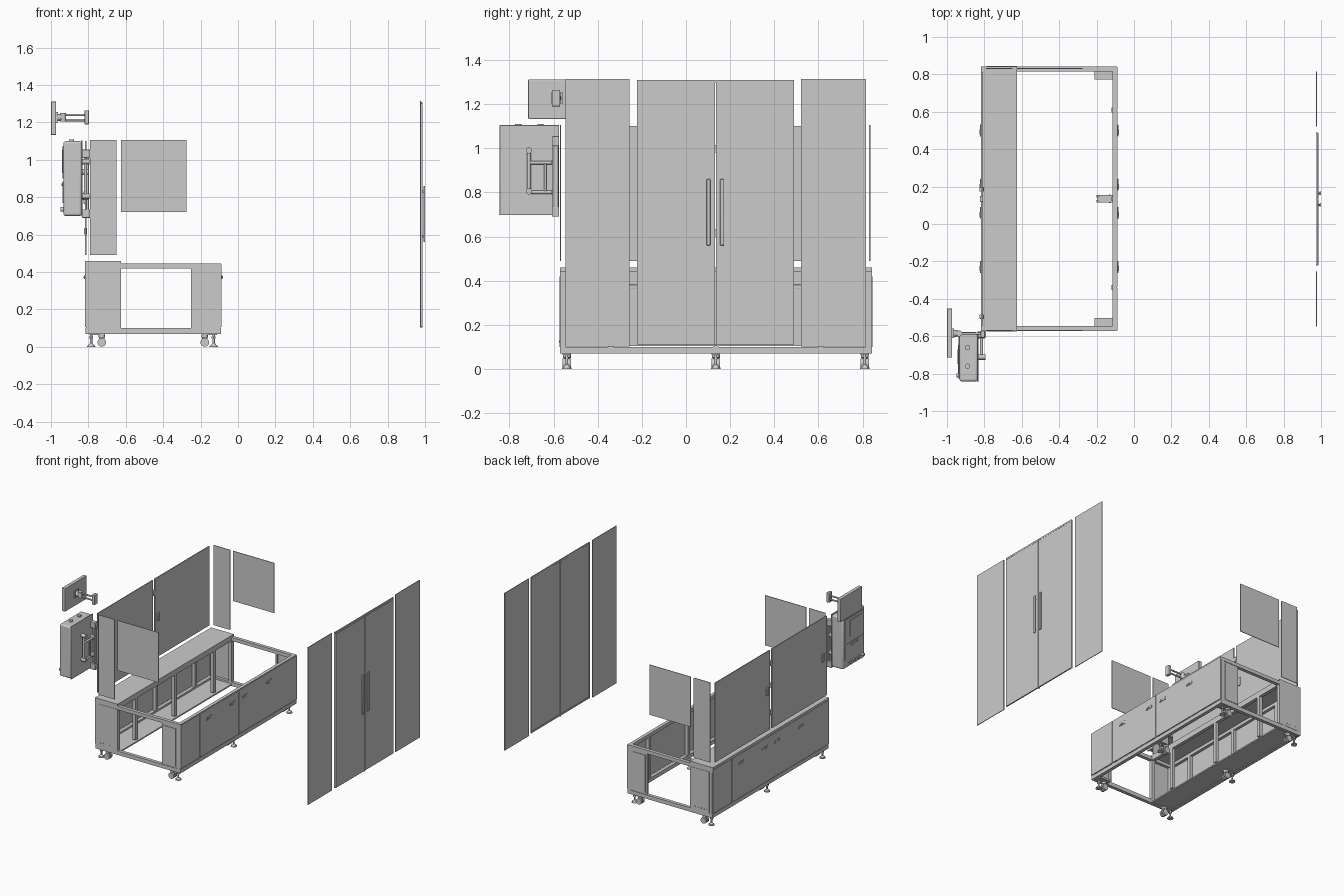
import bpy, math
from mathutils import Vector


def box(name, x0, x1, y0, y1, z0, z1, bevel=0.0):
    bpy.ops.mesh.primitive_cube_add(size=1, location=((x0+x1)/2, (y0+y1)/2, (z0+z1)/2))
    o = bpy.context.object
    o.name = name
    o.scale = (x1-x0, y1-y0, z1-z0)
    bpy.ops.object.transform_apply(location=False, rotation=False, scale=True)
    if bevel:
        m = o.modifiers.new("round", 'BEVEL')
        m.width, m.segments = bevel, 3
        bpy.ops.object.shade_smooth_by_angle()
    return o


def rod(name, a, b, r, r2=None, sides=20):
    a, b = Vector(a), Vector(b)
    d = b - a
    bpy.ops.mesh.primitive_cone_add(vertices=sides, radius1=r, radius2=r if r2 is None else r2,
                                    depth=d.length, location=(a+b)/2)
    o = bpy.context.object
    o.name = name
    o.rotation_euler = d.to_track_quat('Z', 'Y').to_euler()
    bpy.ops.object.shade_smooth_by_angle()
    return o


X0, X1, Y0, Y1 = -0.815, -0.09, -0.572, 0.842   # base outline
XI = -0.625                                      # inner edge of rear cabinet
YM = (Y0+Y1)/2
T = 0.026
splits = [Y0+T/2, YM-0.475, YM, YM+0.475, Y1-T/2]

# base frame: bottom and top rails
for z0, z1, n in ((0.07, 0.1, "bottom"), (0.418, 0.445, "top")):
    box(n+"_rear_rail", X0, X0+T, Y0, Y1, z0, z1)
    box(n+"_front_rail", X1-T, X1, Y0, Y1, z0, z1)
    for y in (Y0, Y1-T):
        box(n+"_end_rail", X0+T, X1-T, y, y+T, z0, z1)
box("cabinet_top", X0-0.003, XI, Y0, Y1, 0.442, 0.46)
box("cabinet_inner_top_rail", XI-T, XI, Y0+T, Y1-T, 0.418, 0.442)
box("cabinet_floor", X0+T, XI, Y0+T, Y1-T, 0.076, 0.086)

# posts and outer panels along both long sides
for i, y in enumerate(splits):
    for x in (X0+0.003, X1-T-0.003, XI-T):
        box("post", x, x+T, y-T/2, y+T/2, 0.1, 0.418)
for a, b in zip(splits[:-1], splits[1:]):
    lo = Y0+0.002 if a == splits[0] else a+0.002
    hi = Y1-0.002 if b == splits[-1] else b-0.002
    box("rear_base_panel", X0-0.003, X0+0.004, lo, hi, 0.105, 0.44)
    box("front_base_panel", X1-0.004, X1+0.003, lo, hi, 0.105, 0.44)
for dy in (-0.365, -0.075, 0.075, 0.365):
    y = YM+dy
    for x, s in ((X0-0.003, -1), (X1+0.003, 1)):
        box("recess_latch", min(x, x+s*0.005), max(x, x+s*0.005), y-0.032, y+0.032, 0.362, 0.382, 0.002)
        box("latch_paddle", min(x, x+s*0.008), max(x, x+s*0.008), y-0.022, y+0.005, 0.367, 0.377)

# end faces: cabinet end panels and narrow framed panels at the front corners
for y, s in ((Y0, 1), (Y1, -1)):
    ya, yb = sorted((y-s*0.002, y+s*0.005))
    box("cabinet_end_panel", X0+T, XI, ya, yb, 0.1, 0.42)
    for k in range(5):
        x = X0+0.045+k*0.026
        rod("vent_hole", (x, y-s*0.004, 0.125), (x, y, 0.125), 0.004, sides=8)
    ya, yb = sorted((y+s*0.004, y+s*0.010))
    box("corner_panel", -0.245, X1-T, ya, yb, 0.1, 0.418)
    ya, yb = sorted((y, y+s*0.005))
    box("corner_panel_face", -0.24, -0.13, ya, yb, 0.112, 0.402)
    ya, yb = sorted((y+s*0.006, y+s*T))
    box("corner_inner_post", -0.252, -0.24, ya, yb, 0.1, 0.418)
    ya, yb = sorted((y+s*0.02, y+s*0.07))
    box("corner_mount", -0.21, X1-T, ya, yb, 0.07, 0.085)

# casters and levelling feet
for y in (-0.54, YM, 0.81):
    for xf, xc in ((-0.785, -0.728), (-0.13, -0.178)):
        rod("foot_pad", (xf, y, 0), (xf, y, 0.008), 0.022, 0.02)
        rod("foot_cone", (xf, y, 0.008), (xf, y, 0.02), 0.016, 0.007)
        rod("foot_stem", (xf, y, 0.015), (xf, y, 0.075), 0.006)
        rod("foot_nut", (xf, y, 0.045), (xf, y, 0.055), 0.012, sides=6)
        a, b = sorted((xf, xc))
        box("caster_bracket", a-0.01, b+0.018, y-0.02, y+0.02, 0.064, 0.072)
        rod("caster_swivel", (xc, y, 0.05), (xc, y, 0.066), 0.018)
        for s in (-1, 1):
            rod("caster_wheel", (xc, y+s*0.006, 0.024), (xc, y+s*0.02, 0.024), 0.023, sides=24)
        box("caster_fork", xc-0.014, xc+0.014, y-0.006, y+0.006, 0.02, 0.055)

# upper rear doors
for a, b, h in ((-0.545, 0.122, -0.495), (0.146, 0.813, 0.185)):
    box("rear_upper_door", -0.818, -0.81, a, b, 0.49, 1.1)
    box("rear_door_latch", -0.827, -0.803, h-0.012, h+0.012, 0.765, 0.83, 0.004)
for z in (0.6, 0.98):
    box("door_hinge", -0.824, -0.806, 0.118, 0.15, z, z+0.035)

# upper end panels
for y in (-0.572, 0.83):
    box("narrow_end_panel", -0.79, -0.65, y, y+0.005, 0.49, 1.105)
    box("wide_end_panel", -0.625, -0.275, y, y+0.005, 0.72, 1.105)

# tall front screens and double door
for a, b in ((-0.547, -0.255), (0.52, 0.815)):
    box("tall_side_screen", 0.973, 0.978, a, b, 0.103, 1.315)
for a, b in ((-0.218, 0.131), (0.135, 0.486)):
    box("tall_door", 0.979, 0.986, a, b, 0.11, 1.295)
    box("door_top_strip", 0.977, 0.985, a, b, 1.297, 1.31)
    box("door_bottom_strip", 0.976, 0.979, a, b, 0.11, 0.122)
for y in (-0.222, 0.482):
    box("door_side_frame", 0.974, 0.984, y, y+0.007, 0.11, 1.31)
for y in (0.102, 0.164):
    box("pull_handle", 0.991, 1.0, y-0.009, y+0.009, 0.56, 0.86, 0.003)
    for z in (0.59, 0.83):
        rod("handle_standoff", (0.983, y, z), (0.995, y, z), 0.005)
for z in (0.108, 1.303):
    rod("door_pivot", (0.98, 0.133, z-0.004), (0.98, 0.133, z+0.004), 0.006)

# control box
box("control_box", -0.933, -0.835, -0.842, -0.578, 0.7, 1.1, 0.012)
box("control_box_lid", -0.838, -0.831, -0.845, -0.575, 0.697, 1.105, 0.003)
box("control_panel", -0.937, -0.93, -0.825, -0.595, 0.9, 1.075)
box("control_screen", -0.94, -0.93, -0.8, -0.66, 0.93, 1.055)
box("control_door", -0.937, -0.93, -0.825, -0.595, 0.77, 0.885)
box("control_door_grip", -0.943, -0.93, -0.75, -0.67, 0.86, 0.875, 0.003)
for k in range(4):
    y = -0.81+k*0.05
    rod("control_knob", (-0.93, y, 0.735), (-0.95 if k == 0 else -0.941, y, 0.735), 0.012)
for y in (-0.76, -0.66):
    rod("lifting_cap", (-0.89, y, 1.095), (-0.89, y, 1.11), 0.014)

# bracket that swings the control box
for z in (0.8, 0.935):
    rod("swing_arm", (-0.815, -0.715, z), (-0.815, -0.59, z), 0.008)
    rod("swing_joint", (-0.832, -0.595, z), (-0.8, -0.595, z), 0.016)
rod("swing_upright", (-0.815, -0.712, 0.795), (-0.815, -0.712, 1.0), 0.009)
for z in (0.805, 0.99):
    rod("swing_end", (-0.835, -0.712, z), (-0.795, -0.712, z), 0.014)
rod("swing_inner_upright", (-0.815, -0.638, 0.8), (-0.815, -0.638, 0.935), 0.006)
box("bracket_plate", -0.812, -0.797, -0.605, -0.578, 0.7, 1.03, 0.003)
for z in (0.69, 1.01):
    box("bracket_clamp", -0.835, -0.79, -0.608, -0.575, z, z+0.045, 0.004)

# monitor on its arm
box("monitor", -1.0, -0.972, -0.715, -0.452, 1.133, 1.312, 0.004)
box("monitor_mount", -0.973, -0.963, -0.61, -0.56, 1.2, 1.255)
rod("monitor_ball", (-0.965, -0.585, 1.227), (-0.935, -0.585, 1.227), 0.02, 0.015)
rod("monitor_pivot", (-0.935, -0.585, 1.205), (-0.935, -0.585, 1.25), 0.016)
for z in (1.212, 1.24):
    rod("monitor_arm", (-0.935, -0.585, z), (-0.81, -0.585, z), 0.006)
box("monitor_wall_bracket", -0.82, -0.797, -0.608, -0.57, 1.19, 1.265, 0.003)
